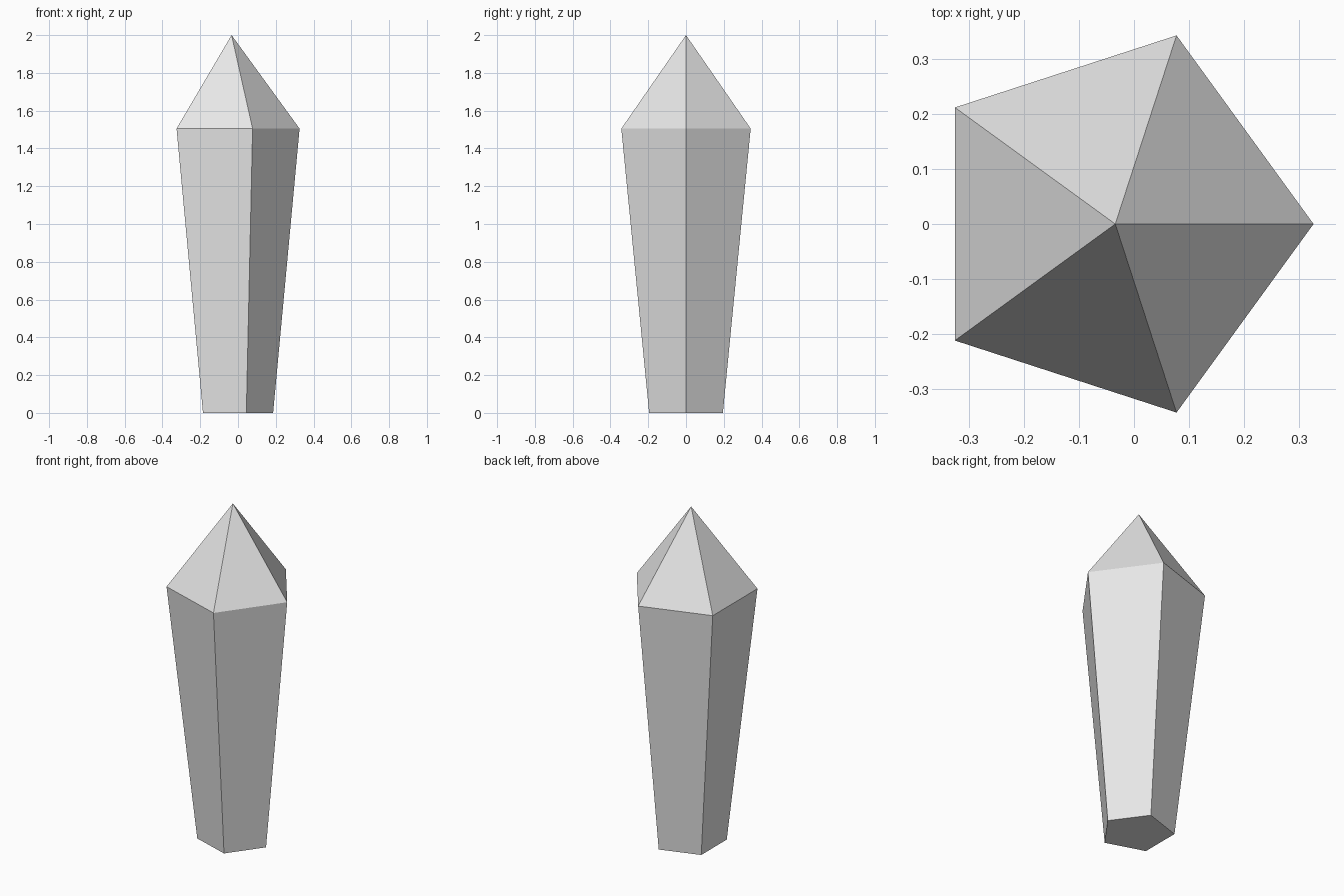
import bpy
import bmesh
from math import cos, sin, tau

if "Cube" in bpy.data.objects:
    bpy.data.objects.remove(bpy.data.objects["Cube"], do_unlink=True)

SIDES = 5
TOP_RADIUS = 0.36
CENTRE_X = -0.034      # centres the pentagon's width on x = 0
BASE_SCALE = 0.57
SHOULDER_Z = 1.505
TIP_Z = 2.0

stone = bpy.data.materials.new("light_grey_stone")
stone.use_nodes = True
stone.diffuse_color = (0.8, 0.8, 0.8, 1)
stone.node_tree.nodes["Principled BSDF"].inputs["Base Color"].default_value = (0.8, 0.8, 0.8, 1)

bm = bmesh.new()


def ring(scale, z):
    """One horizontal pentagon of vertices, with a corner pointing to +x."""
    return [bm.verts.new((scale * (CENTRE_X + TOP_RADIUS * cos(tau * i / SIDES)),
                          scale * TOP_RADIUS * sin(tau * i / SIDES), z))
            for i in range(SIDES)]


# Tapered shaft, pointed crown and flat base
base = ring(BASE_SCALE, 0)
shoulder = ring(1, SHOULDER_Z)
tip = bm.verts.new((CENTRE_X, 0, TIP_Z))
bm.faces.new(base[::-1])
for i in range(SIDES):
    j = (i + 1) % SIDES
    bm.faces.new((base[i], base[j], shoulder[j], shoulder[i]))
    bm.faces.new((shoulder[i], shoulder[j], tip))
bmesh.ops.recalc_face_normals(bm, faces=bm.faces)

mesh = bpy.data.meshes.new("crystal_shard")
bm.to_mesh(mesh)
bm.free()
mesh.materials.append(stone)
crystal = bpy.data.objects.new("crystal_shard", mesh)
bpy.context.collection.objects.link(crystal)
